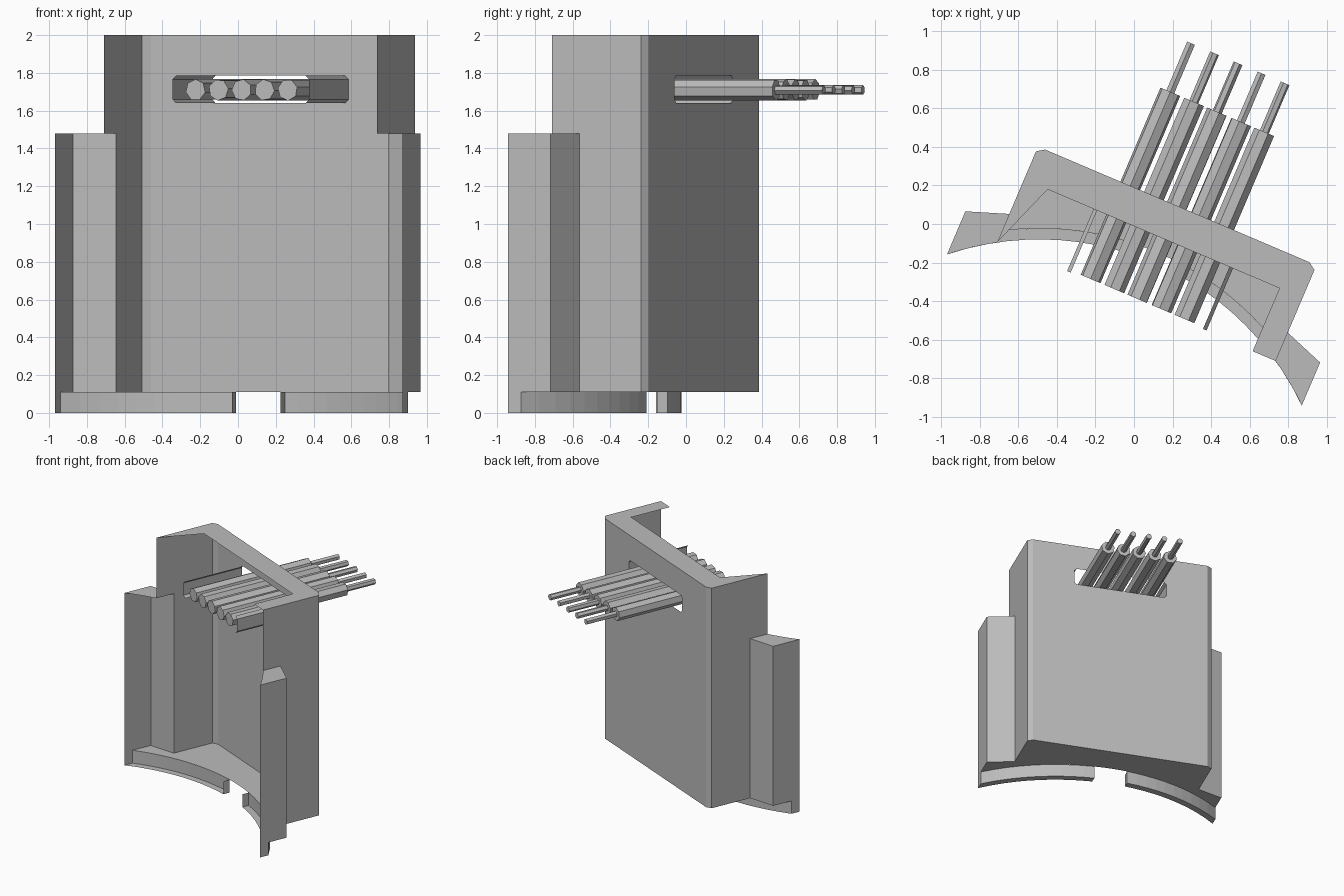
import bpy, bmesh, math
from mathutils import Matrix, Vector

cube = bpy.data.objects.get("Cube")
if cube:
    bpy.data.objects.remove(cube)

grey = bpy.data.materials.new("plain_grey")
grey.use_nodes = True
grey.diffuse_color = (0.5, 0.5, 0.5, 1)
grey.node_tree.nodes["Principled BSDF"].inputs["Base Color"].default_value = (0.5, 0.5, 0.5, 1)

# The housing is laid out symmetrically, then turned and placed
PLACE = Matrix.Translation((-0.05, -0.55, 0)) @ Matrix.Rotation(math.radians(-23.08), 4, "Z")
TOP, WING_TOP, FLOOR = 2.0, 1.48, 0.11
SIDE, FOOT, BACK = 0.785, 0.16, 0.70
R_IN, R_OUT, ARC_V = 1.506, 1.563, -1.126
SLOT_LOW, SLOT_HIGH, SLOT_U, CUT = 1.64, 1.785, 0.393, 0.02


def finish(name, bm):
    bmesh.ops.remove_doubles(bm, verts=bm.verts, dist=0.0005)
    bmesh.ops.recalc_face_normals(bm, faces=bm.faces)
    bm.transform(PLACE)
    mesh = bpy.data.meshes.new(name)
    bm.to_mesh(mesh)
    bm.free()
    mesh.materials.append(grey)
    obj = bpy.data.objects.new(name, mesh)
    bpy.context.collection.objects.link(obj)


def sheet(name, faces):
    bm = bmesh.new()
    for face in faces:
        bm.faces.new([bm.verts.new(p) for p in face])
    finish(name, bm)


def flat(points, z):
    return [(u, v, z) for u, v in points]


def upright(path, low, high):
    return [[(*a, low), (*b, low), (*b, high), (*a, high)]
            for a, b in zip(path, path[1:])]


def arc(radius, start, end, steps):
    us = [start + (end - start) * i / steps for i in range(steps + 1)]
    return [(u, math.sqrt(radius ** 2 - u ** 2) + ARC_V) for u in us]


def mirrored(points, s):
    return [(s * p[0], *p[1:]) for p in points]


# Outline of one half of the housing, from back to front
chamfer = [(0.745, BACK), (SIDE, 0.673)]
wing = [(SIDE, 0.32), (1.0, 0.243), (1.0, 0.0)]

# Back wall with a chamfered slot, made of two halves
slot_end = [(SLOT_U - CUT, SLOT_LOW), (SLOT_U, SLOT_LOW + CUT),
            (SLOT_U, SLOT_HIGH - CUT), (SLOT_U - CUT, SLOT_HIGH)]
half = [(0, FLOOR), (0, SLOT_LOW), *slot_end, (0, SLOT_HIGH), (0, TOP),
        (0.745, TOP), (0.745, FLOOR)]
half = [(u, BACK, z) for u, z in half]
sheet("back_wall", [mirrored(half, s) for s in (1, -1)])

# Top rim, wider at the right corner of the plan than at the left foot
rim = [(-SIDE, FOOT), *mirrored(chamfer[::-1], -1), *chamfer, (SIDE, FOOT),
       (0.655, FOOT), (0.655, 0.515), (-0.652, 0.515)]
sheet("top_rim", [flat(rim, TOP)])

# Floor with a curved front edge
floor_back = mirrored(chamfer + wing[:2], -1)[::-1] + chamfer + wing[:2]
sheet("floor", [flat(floor_back + arc(R_OUT, 1, -1, 24), FLOOR)])

for s, side in ((1, "left"), (-1, "right")):
    # Side wall: full height behind the wing, upper part only above it
    lower = mirrored(chamfer + wing[:1], s)
    upper = mirrored([wing[0], (SIDE, FOOT)], s)
    sheet(side + "_side_wall", upright(lower, FLOOR, TOP) + upright(upper, WING_TOP, TOP))

    # Wing: two thin walls and a cap
    cap = wing[:2] + arc(R_IN, 1, SIDE, 4)
    sheet(side + "_wing", upright(mirrored(wing, s), FLOOR, WING_TOP)
          + [flat(mirrored(cap, s), WING_TOP)])

    # Curved lip under the floor: rear wall, bottom and both ends
    inner = mirrored(arc(R_IN, 0.14, 1, 10), s)
    outer = mirrored(arc(R_OUT, 0.14, 1, 10), s)
    lip = upright(outer, 0, FLOOR)
    lip += upright([inner[0], outer[0]], 0, FLOOR) + upright([inner[-1], outer[-1]], 0, FLOOR)
    lip += [flat([inner[i], inner[i + 1], outer[i + 1], outer[i]], 0) for i in range(10)]
    sheet(side + "_lip", lip)

    # Guide plate running forward from the slot end
    guide = [[(s * a[0], 0.165, a[1]), (s * b[0], 0.165, b[1]),
              (s * b[0], BACK, b[1]), (s * a[0], BACK, a[1])]
             for a, b in zip(slot_end, slot_end[1:])]
    sheet(side + "_slot_guide", guide)


# Cables with thinner bare wire ends
def rod(name, u, start, end, radius, sides, roll):
    bm = bmesh.new()
    matrix = (Matrix.Translation(Vector((u, (start + end) / 2, 1.71)))
              @ Matrix.Rotation(math.pi / 2, 4, "X") @ Matrix.Rotation(roll, 4, "Z"))
    bmesh.ops.create_cone(bm, cap_ends=True, segments=sides, radius1=radius,
                          radius2=radius, depth=end - start, matrix=matrix)
    finish(name, bm)


for i in range(5):
    u = (i - 2) * 0.1325
    rod(f"cable_{i + 1}", u, 0.175, 1.23, 0.057, 7, i * 0.35)
    rod(f"wire_{i + 1}", u, 1.22, 1.504, 0.025, 6, i * 0.35)
